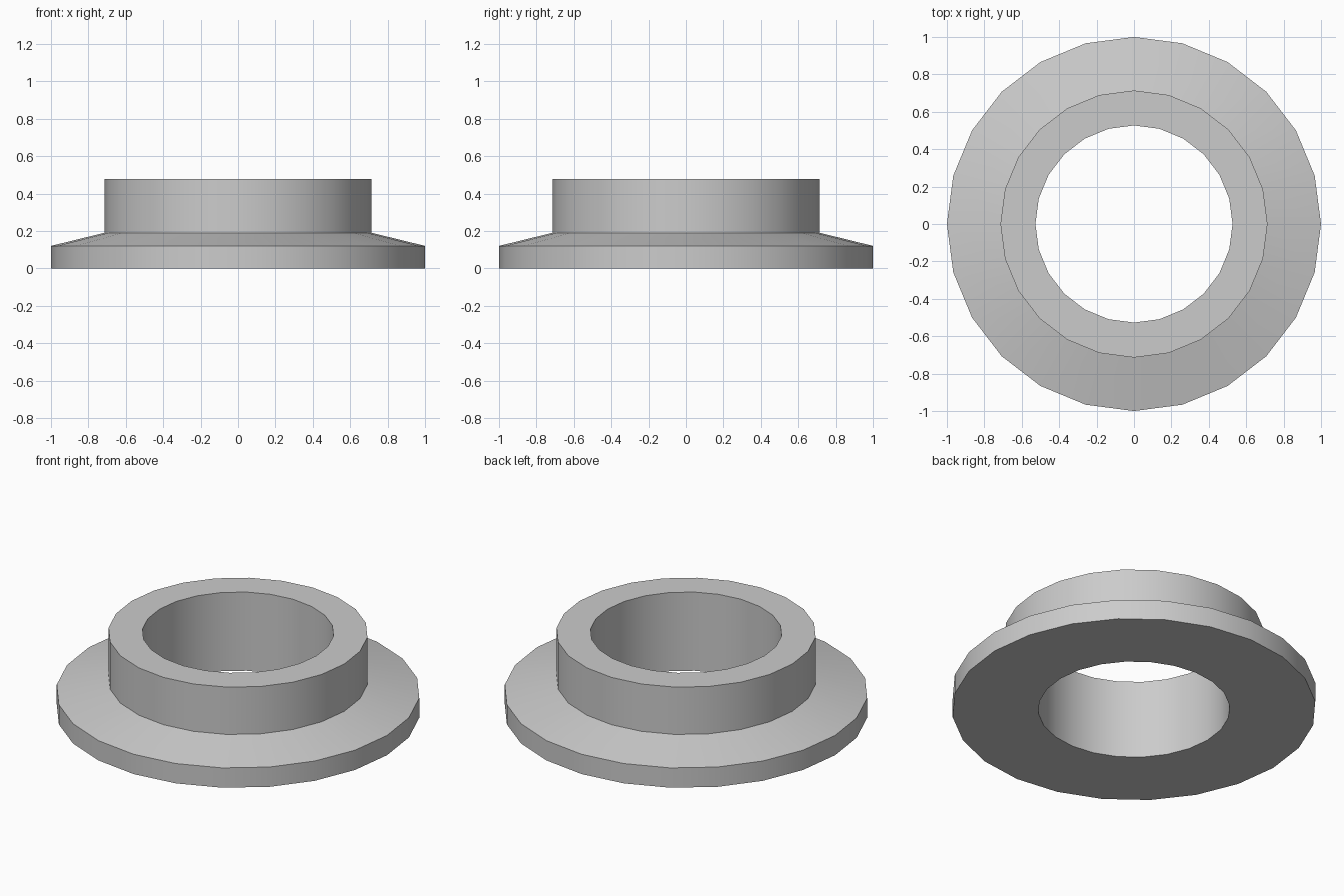
import bpy
import bmesh
import math

cube = bpy.data.objects.get("Cube")
if cube:
    bpy.data.objects.remove(cube, do_unlink=True)

SIDES = 24

# Plain grey material
grey = bpy.data.materials.new("light_grey")
grey.use_nodes = True
colour = (0.6, 0.6, 0.6, 1.0)
grey.diffuse_color = colour
grey.node_tree.nodes["Principled BSDF"].inputs["Base Color"].default_value = colour

# Closed cross-section (radius, height): base rim, sloped flange, collar, bore
profile = [
    (0.527, 0.0),
    (1.0, 0.0),
    (1.0, 0.12),
    (0.714, 0.19),
    (0.714, 0.477),
    (0.527, 0.477),
]


def lathe(name, points, sides, material):
    """Revolve a closed profile about z into a ring of quads."""
    bm = bmesh.new()
    rings = []
    for i in range(sides):
        a = 2 * math.pi * i / sides
        rings.append([bm.verts.new((r * math.cos(a), r * math.sin(a), z))
                      for r, z in points])
    for i, ring in enumerate(rings):
        following = rings[(i + 1) % sides]
        for j in range(len(points)):
            k = (j + 1) % len(points)
            bm.faces.new((ring[j], following[j], following[k], ring[k]))
    bmesh.ops.recalc_face_normals(bm, faces=bm.faces)
    mesh = bpy.data.meshes.new(name)
    bm.to_mesh(mesh)
    bm.free()
    mesh.materials.append(material)
    obj = bpy.data.objects.new(name, mesh)
    bpy.context.collection.objects.link(obj)
    return obj


# Flanged collar, smooth around and sharp along its rims
collar = lathe("flanged_collar", profile, SIDES, grey)
bpy.ops.object.select_all(action="DESELECT")
collar.select_set(True)
bpy.context.view_layer.objects.active = collar
bpy.ops.object.shade_smooth_by_angle(angle=math.radians(30))
